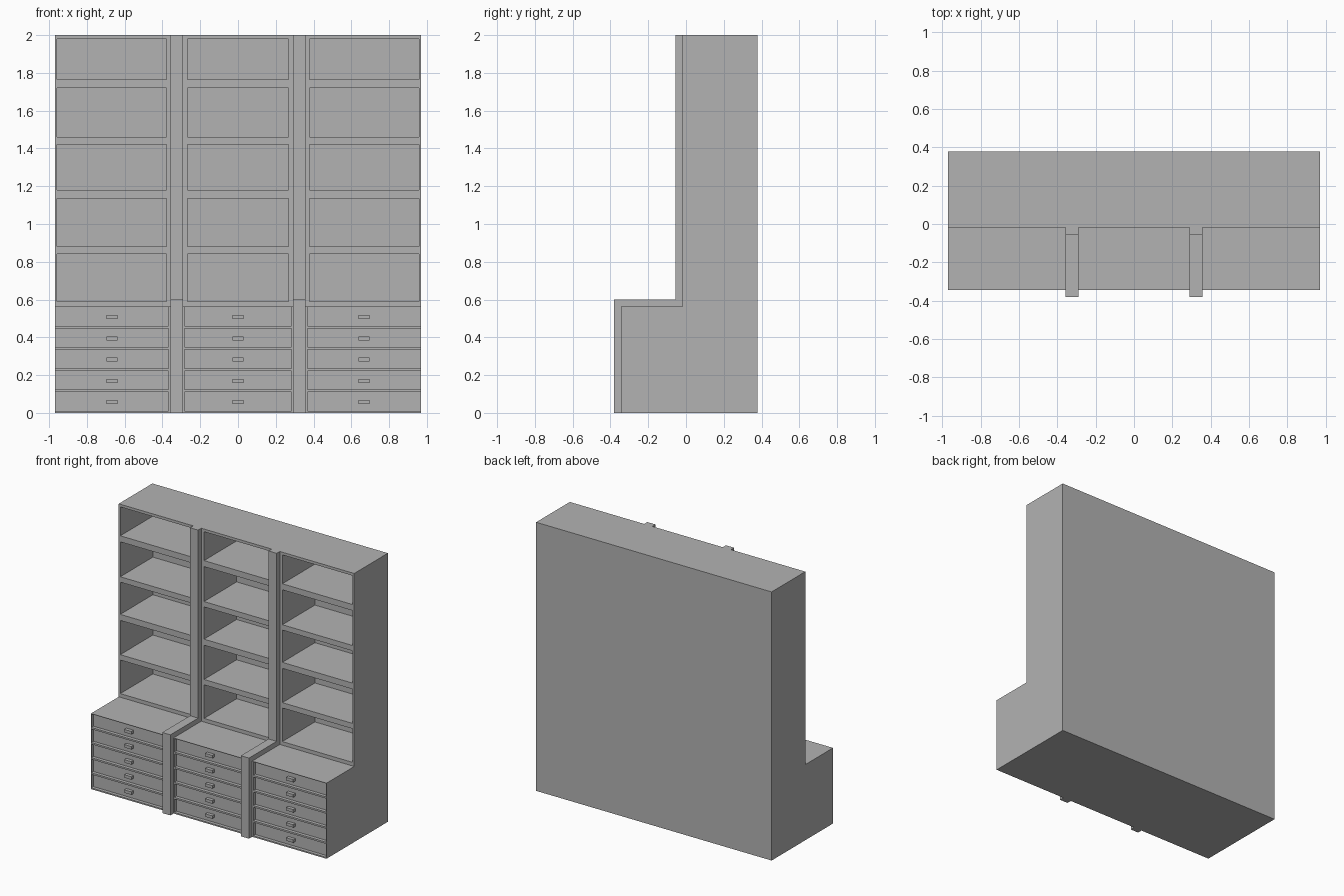
import bpy
import bmesh

if "Cube" in bpy.data.objects:
    bpy.data.objects.remove(bpy.data.objects["Cube"], do_unlink=True)

grey = bpy.data.materials.new("plain grey")
grey.use_nodes = True
grey.diffuse_color = (0.45, 0.45, 0.45, 1)
grey.node_tree.nodes["Principled BSDF"].inputs["Base Color"].default_value = grey.diffuse_color

HALF_W, BACK, HEIGHT = 0.97, 0.378, 2.0
BASE_FRONT, BASE_TOP = -0.344, 0.563
SHELF_FRONT, SHELF_BACK = -0.018, 0.365
DRAWER_FACE = BASE_FRONT + 0.025
DRAWER_ZS = [0.01 + 0.1125 * i for i in range(5)]
DRAWER_H = 0.1
SHELF_ZS = [(0.59, 0.84), (0.88, 1.135), (1.18, 1.42), (1.46, 1.72), (1.765, 1.98)]


def make_object(name, bm):
    bmesh.ops.recalc_face_normals(bm, faces=bm.faces)
    mesh = bpy.data.meshes.new(name)
    bm.to_mesh(mesh)
    bm.free()
    mesh.materials.append(grey)
    obj = bpy.data.objects.new(name, mesh)
    bpy.context.scene.collection.objects.link(obj)
    return obj


def add_box(bm, xs, ys, zs):
    verts = bmesh.ops.create_cube(bm, size=1)["verts"]
    for v in verts:
        for axis, (low, high) in enumerate((xs, ys, zs)):
            v.co[axis] = high if v.co[axis] > 0 else low


def extrude_profile(name, profile, x0, x1):
    """Side profile of (y, z) points, extruded from x0 to x1."""
    bm = bmesh.new()
    face = bm.faces.new([bm.verts.new((x0, y, z)) for y, z in profile])
    new = bmesh.ops.extrude_face_region(bm, geom=[face])["geom"]
    moved = [v for v in new if isinstance(v, bmesh.types.BMVert)]
    bmesh.ops.translate(bm, verts=moved, vec=(x1 - x0, 0, 0))
    return make_object(name, bm)


def bays(inner, side_in, side_out):
    """X ranges of the left, middle and right bays."""
    return [(-side_out, -side_in), (-inner, inner), (side_in, side_out)]


# Stepped cabinet body
body = extrude_profile("cabinet_body", [
    (BASE_FRONT, 0), (BACK, 0), (BACK, HEIGHT), (SHELF_FRONT, HEIGHT),
    (SHELF_FRONT, BASE_TOP), (BASE_FRONT, BASE_TOP)], -HALF_W, HALF_W)

# Shelf openings and drawer recesses
bm = bmesh.new()
for xs in bays(0.267, 0.378, 0.957):
    for zs in SHELF_ZS:
        add_box(bm, xs, (SHELF_FRONT - 0.1, SHELF_BACK), zs)
for xs in bays(0.283, 0.367, 0.967):
    for z in DRAWER_ZS:
        add_box(bm, xs, (BASE_FRONT - 0.1, DRAWER_FACE), (z, z + DRAWER_H))
cutter = make_object("opening_cutter", bm)
cutter.hide_render = True
cut = body.modifiers.new("openings", 'BOOLEAN')
cut.operation = 'DIFFERENCE'
cut.solver = 'EXACT'
cut.object = cutter
bpy.context.view_layer.objects.active = body
bpy.ops.object.modifier_apply(modifier=cut.name)
bpy.data.objects.remove(cutter, do_unlink=True)

# Drawer handles
for bay, x in (("right", -0.667), ("middle", 0), ("left", 0.667)):
    bm = bmesh.new()
    for z in DRAWER_ZS:
        mid = z + DRAWER_H / 2 - 0.003
        add_box(bm, (x - 0.029, x + 0.029), (BASE_FRONT, DRAWER_FACE),
                (mid - 0.011, mid + 0.011))
    make_object(bay + "_drawer_handles", bm)

# Stepped pilasters between the bays
STRIP = 0.037
pilaster = [
    (BASE_FRONT - STRIP, 0), (BASE_FRONT, 0), (BASE_FRONT, BASE_TOP),
    (SHELF_FRONT, BASE_TOP), (SHELF_FRONT, HEIGHT), (SHELF_FRONT - STRIP, HEIGHT),
    (SHELF_FRONT - STRIP, BASE_TOP + STRIP), (BASE_FRONT - STRIP, BASE_TOP + STRIP)]
extrude_profile("left_pilaster", pilaster, 0.29, 0.357)
extrude_profile("right_pilaster", pilaster, -0.357, -0.29)
